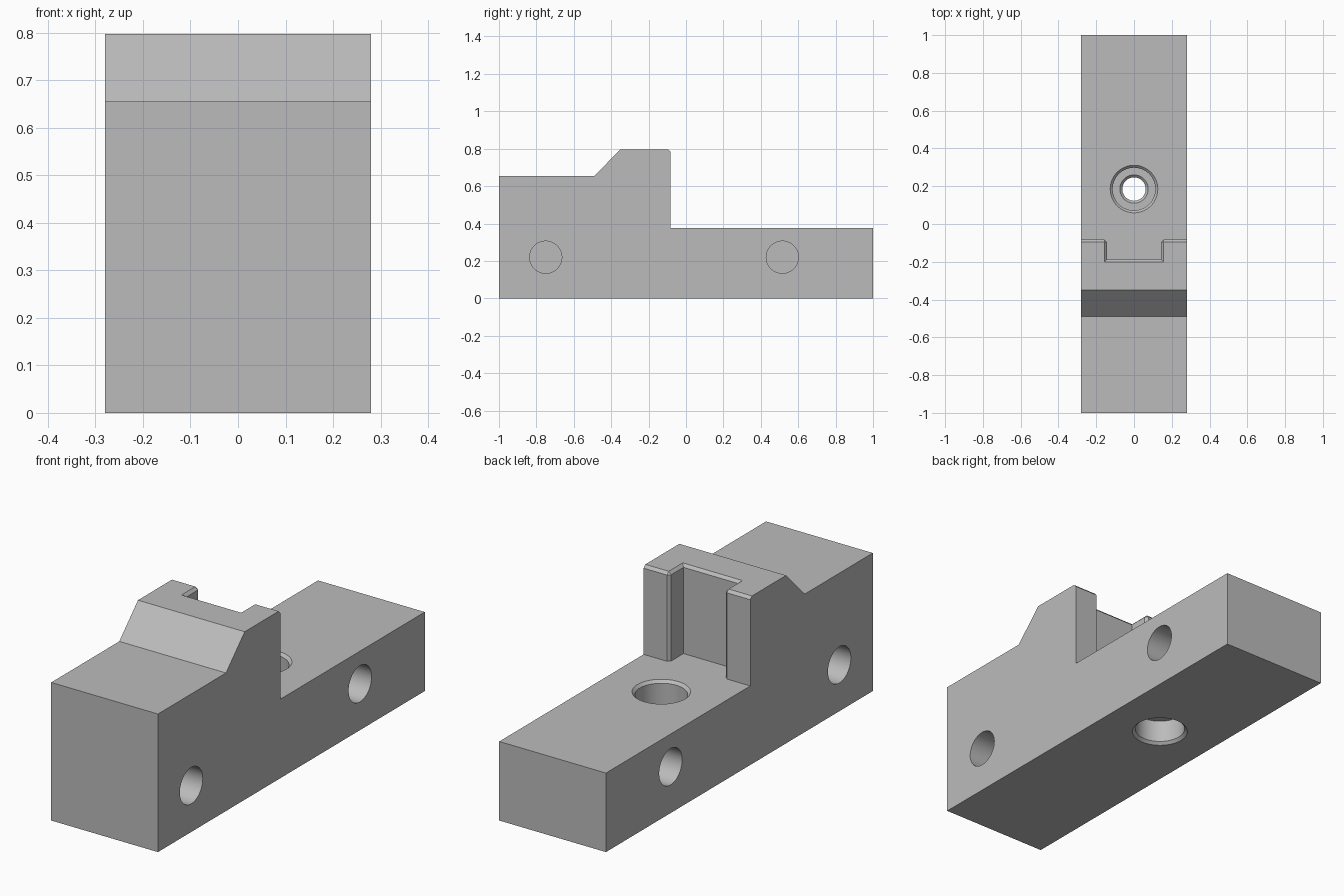
import bpy, bmesh, math
from mathutils import Matrix

cube = bpy.data.objects.get("Cube")
if cube:
    bpy.data.objects.remove(cube, do_unlink=True)

HALF = 0.28      # half width of the block
LEDGE = 0.375    # height of the low rear step
TOP = 0.797
CH = 0.013       # small chamfer

steel = bpy.data.materials.new("plain grey")
steel.use_nodes = True
grey = (0.5, 0.5, 0.5, 1)
steel.diffuse_color = grey
steel.node_tree.nodes["Principled BSDF"].inputs["Base Color"].default_value = grey


def loft(name, rings):
    """Closed solid through matching rings of points, capped at both ends."""
    bm = bmesh.new()
    loops = [[bm.verts.new(p) for p in ring] for ring in rings]
    n = len(loops[0])
    for a, b in zip(loops, loops[1:]):
        for i in range(n):
            j = (i + 1) % n
            bm.faces.new((a[i], a[j], b[j], b[i]))
    bm.faces.new(loops[0][::-1])
    bm.faces.new(loops[-1])
    bmesh.ops.recalc_face_normals(bm, faces=bm.faces)
    mesh = bpy.data.meshes.new(name)
    bm.to_mesh(mesh)
    bm.free()
    mesh.materials.append(steel)
    obj = bpy.data.objects.new(name, mesh)
    bpy.context.collection.objects.link(obj)
    return obj


def turned(name, profile, matrix, sides=64):
    """Round solid from (radius, height) pairs, placed by a matrix."""
    turns = [2 * math.pi * i / sides for i in range(sides)]
    return loft(name, [[matrix @ Matrix.Translation((r * math.cos(t), r * math.sin(t), h)).translation
                        for t in turns] for r, h in profile])


# Stepped body: side profile extruded across the width
side = [(-1, 0), (1, 0), (1, LEDGE), (-0.082, LEDGE), (-0.082, TOP - CH),
        (-0.082 - CH, TOP), (-0.35, TOP), (-0.49, 0.655), (-1, 0.655)]
body = loft("clamp_block", [[(x, y, z) for y, z in side] for x in (-HALF, HALF)])


# Pocket in the upright, chamfered along its mouth and top edge
def pocket_plan(z, grow):
    half = [(0.144 + grow, -0.187 - grow), (0.144 + grow, -0.082 - CH),
            (0.144 + 2 * CH + grow, -0.082 + CH)]
    return [(x, y, z) for x, y in half] + [(-x, y, z) for x, y in half[::-1]]


cutters = [loft("pocket_cutter", [pocket_plan(LEDGE, 0), pocket_plan(TOP - CH, 0),
                                  pocket_plan(TOP + CH, 2 * CH)])]

# Vertical bolt hole, counterbored from above and below
BORE, HOLE, DEPTH = 0.113, 0.062, 0.12
lower = [(BORE + 2 * CH, -CH), (BORE, CH), (BORE, DEPTH),
         (HOLE + CH, DEPTH), (HOLE, DEPTH + CH)]
upper = [(r, LEDGE - h) for r, h in reversed(lower)]
cutters.append(turned("bolt_hole_cutter", lower + upper, Matrix.Translation((0, 0.185, 0))))

# Blind dowel holes on both sides
for sign in (-1, 1):
    for y in (-0.75, 0.515):
        place = Matrix.Translation((sign * HALF, y, 0.22)) @ Matrix.Rotation(sign * math.pi / 2, 4, "Y")
        cutters.append(turned("dowel_hole_cutter", [(0.086, -0.2), (0.086, 0.05)], place))

# Cut everything, then drop the cutters
bpy.ops.object.select_all(action="DESELECT")
bpy.context.view_layer.objects.active = body
body.select_set(True)
for cutter in cutters:
    cutter.hide_render = True
    mod = body.modifiers.new("cut", "BOOLEAN")
    mod.operation = "DIFFERENCE"
    mod.solver = "EXACT"
    mod.object = cutter
    bpy.ops.object.modifier_apply(modifier=mod.name)
    bpy.data.objects.remove(cutter, do_unlink=True)

bpy.ops.object.shade_smooth_by_angle(angle=math.radians(30))
